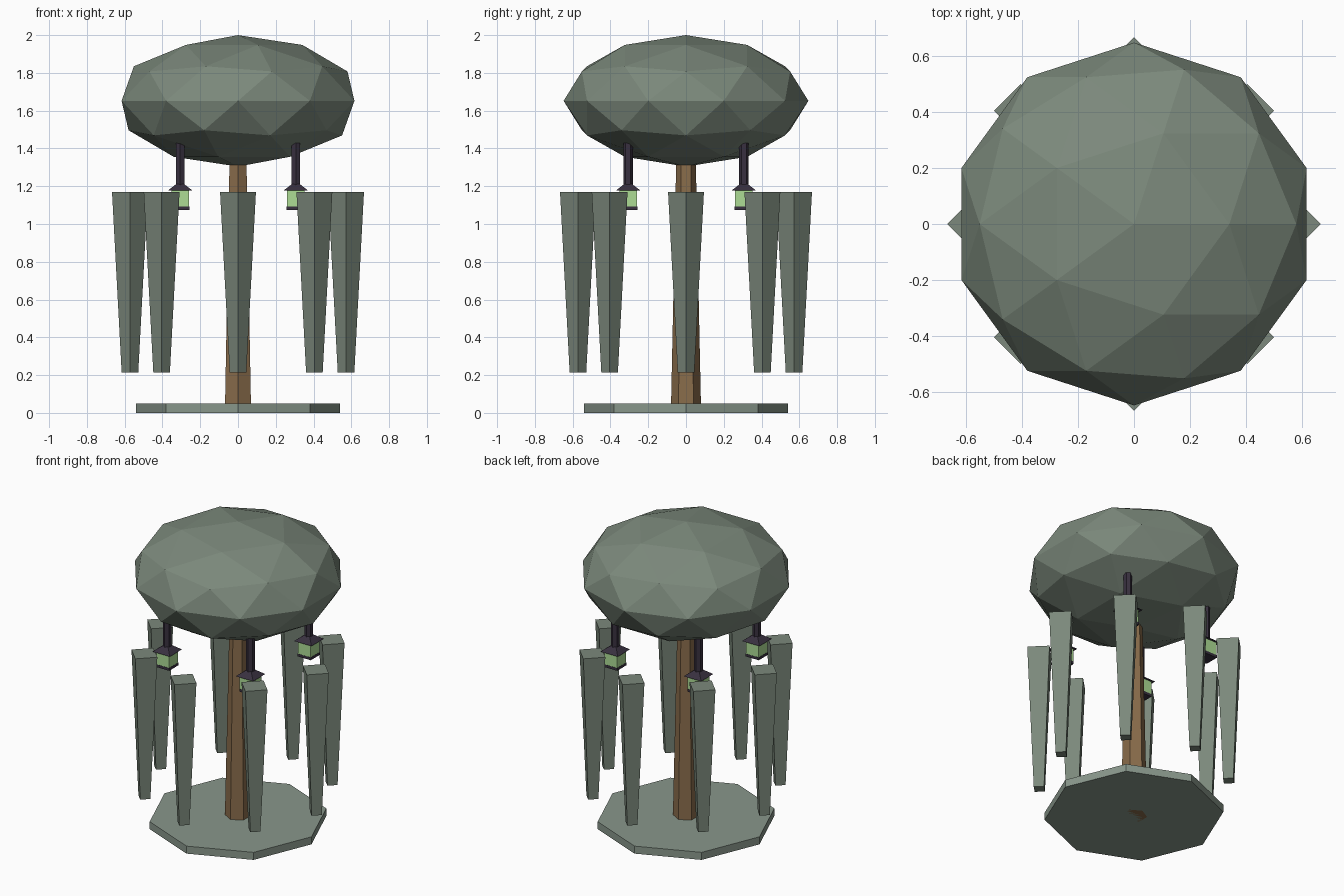
import bpy
from math import cos, sin, pi, sqrt

if "Cube" in bpy.data.objects:
    bpy.data.objects.remove(bpy.data.objects["Cube"])


def material(name, rgb):
    m = bpy.data.materials.new(name)
    m.diffuse_color = (*rgb, 1)
    m.use_nodes = True
    m.node_tree.nodes["Principled BSDF"].inputs["Base Color"].default_value = m.diffuse_color
    return m


LEAF = material("leaf", (0.20, 0.25, 0.20))
MOSS = material("moss", (0.25, 0.31, 0.26))
BARK = material("bark", (0.25, 0.15, 0.07))
IRON = material("iron", (0.04, 0.03, 0.05))
GLOW = material("glow", (0.42, 0.72, 0.30))


def prism(name, sides, r_bottom, r_top, z0, z1, mat, x=0, y=0, turn=0):
    """Tapered prism standing between heights z0 and z1."""
    bpy.ops.mesh.primitive_cone_add(
        vertices=sides, radius1=r_bottom, radius2=r_top, depth=z1 - z0,
        location=(x, y, (z0 + z1) / 2), rotation=(0, 0, turn))
    ob = bpy.context.object
    ob.name = name
    ob.data.materials.append(mat)
    return ob


# Ground disc and trunk
prism("ground_disc", 8, 0.54, 0.54, 0, 0.05, MOSS)
prism("trunk", 6, 0.08, 0.05, 0, 1.42, BARK)

# Faceted canopy
bpy.ops.mesh.primitive_ico_sphere_add(subdivisions=2, radius=1, location=(0, 0, 1.652))
canopy = bpy.context.object
canopy.name = "canopy"
canopy.data.materials.append(LEAF)
for v in canopy.data.vertices:
    v.co.x *= 0.648
    v.co.y *= 0.648
    v.co.z *= 0.348

# Hanging foliage strands in a ring
for i in range(8):
    a = i * pi / 4
    prism(f"hanging_strand_{i + 1}", 4, 0.044, 0.095, 0.215, 1.17, LEAF,
          0.572 * cos(a), 0.572 * sin(a))

# Four lanterns hung under the canopy
R2 = sqrt(2)
for i, (sx, sy) in enumerate([(1, 1), (-1, 1), (-1, -1), (1, -1)], 1):
    p = dict(x=0.306 * sx, y=0.306 * sy)
    prism(f"lantern_hanger_{i}", 6, 0.026, 0.026, 1.19, 1.43, IRON, **p)
    prism(f"lantern_roof_{i}", 4, 0.064 * R2, 0.02 * R2, 1.178, 1.212, IRON, turn=pi / 4, **p)
    prism(f"lantern_glass_{i}", 4, 0.047 * R2, 0.047 * R2, 1.09, 1.18, GLOW, turn=pi / 4, **p)
    prism(f"lantern_base_{i}", 4, 0.048 * R2, 0.048 * R2, 1.074, 1.092, IRON, turn=pi / 4, **p)
